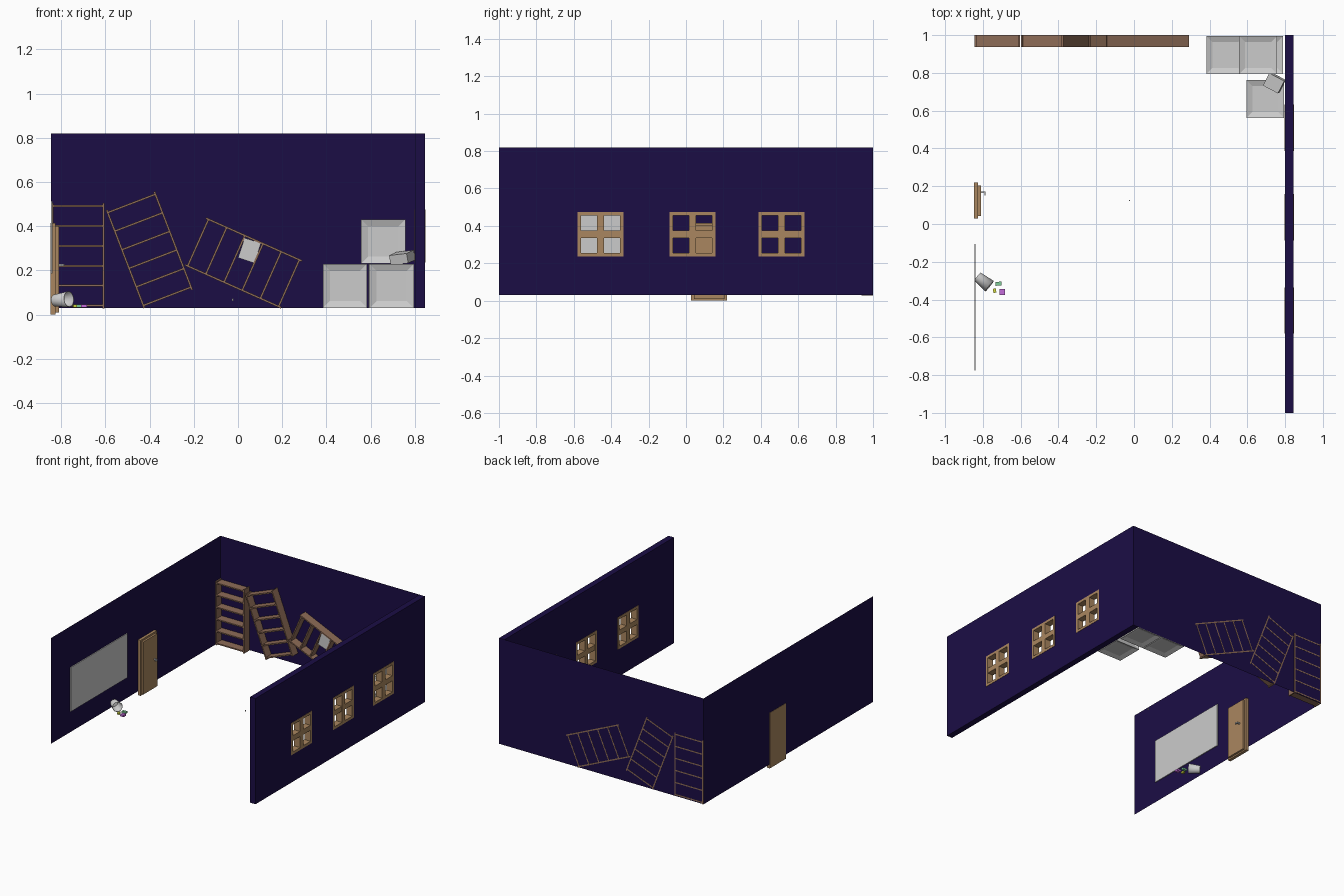
import bpy, bmesh
from math import radians
from mathutils import Vector, Matrix

if "Cube" in bpy.data.objects:
    bpy.data.objects.remove(bpy.data.objects["Cube"])


def material(name, rgb):
    m = bpy.data.materials.new(name)
    m.diffuse_color = (*rgb, 1)
    m.use_nodes = True
    m.node_tree.nodes["Principled BSDF"].inputs["Base Color"].default_value = m.diffuse_color
    return m


NAVY = material("navy paint", (0.011, 0.004, 0.06))
WOOD = material("light wood", (0.40, 0.24, 0.115))
BROWN = material("shelf wood", (0.27, 0.15, 0.095))
GREEN = material("green paper", (0.2, 0.6, 0.3))
YELLOW = material("yellow paper", (0.65, 0.7, 0.05))
PURPLE = material("purple paper", (0.55, 0.15, 0.7))


def finish(name, bm, mat=None):
    me = bpy.data.meshes.new(name)
    bm.to_mesh(me)
    bm.free()
    if mat:
        me.materials.append(mat)
    ob = bpy.data.objects.new(name, me)
    bpy.context.collection.objects.link(ob)
    return ob


def add_box(bm, lo, hi):
    lo, hi = Vector(lo), Vector(hi)
    m = Matrix.Translation((lo + hi) / 2) @ Matrix.Diagonal((*(hi - lo), 1))
    bmesh.ops.create_cube(bm, size=1, matrix=m)


def boxes(name, spans, mat=None):
    bm = bmesh.new()
    for lo, hi in spans:
        add_box(bm, lo, hi)
    return finish(name, bm, mat)


def quad(name, pts, mat=None):
    bm = bmesh.new()
    bm.faces.new([bm.verts.new(p) for p in pts])
    return finish(name, bm, mat)


def block(name, center, size, rot=(0, 0, 0), mat=None):
    h = Vector(size) / 2
    ob = boxes(name, [(-h, h)], mat)
    ob.location = center
    ob.rotation_euler = [radians(a) for a in rot]
    return ob


# Thin left and back walls
Z0, Z1, X = 0.03, 0.82, 0.845
quad("left_wall", [(-X, -1, Z0), (-X, 1, Z0), (-X, 1, Z1), (-X, -1, Z1)], NAVY)
quad("back_wall", [(-X, 1, Z0), (X, 1, Z0), (X, 1, Z1), (-X, 1, Z1)], NAVY)

# Thick right wall with three window openings
WINDOWS = (-0.458, 0.035, 0.51)
WZ = 0.355
wall = boxes("right_wall", [((0.80, -1, Z0), (X, 1, Z1))], NAVY)
cutter = boxes("window_cutter",
               [((0.7, y - 0.115, WZ - 0.112), (0.9, y + 0.115, WZ + 0.112)) for y in WINDOWS])
cutter.hide_render = True
mod = wall.modifiers.new("openings", "BOOLEAN")
mod.operation = "DIFFERENCE"
mod.solver = "EXACT"
mod.object = cutter
bpy.context.view_layer.objects.active = wall
bpy.ops.object.modifier_apply(modifier=mod.name)
bpy.data.objects.remove(cutter)

# Four-pane window frames
for i, y in enumerate(WINDOWS):
    a, b = 0.798, 0.847
    w, h, e, m = 0.123, 0.12, 0.019, 0.019
    spans = [((a, y - w, WZ + s * h - (e if s > 0 else 0)),
              (b, y + w, WZ + s * h + (e if s < 0 else 0))) for s in (-1, 1)]
    spans += [((a, y + s * w - (e if s > 0 else 0), WZ - h + e),
               (b, y + s * w + (e if s < 0 else 0), WZ + h - e)) for s in (-1, 1)]
    spans += [((a, y - m, WZ - h + e), (b, y + m, WZ + h - e)),
              ((a + .001, y - w + e, WZ - m), (b - .001, y + w - e, WZ + m))]
    boxes(f"window_frame_{i + 1}", spans, WOOD)

# Whiteboard
boxes("whiteboard", [((-X, -0.775, 0.185), (-X + 0.006, -0.107, 0.515))])

# Door with surround and lever handle
boxes("door_surround", [((-0.847, 0.028, 0.0), (-0.825, 0.22, 0.415))], WOOD)
boxes("door_panel", [((-0.83, 0.043, 0.01), (-0.81, 0.205, 0.402))], WOOD)
boxes("door_handle", [((-0.81, 0.164, 0.22), (-0.785, 0.172, 0.23)),
                      ((-0.791, 0.15, 0.22), (-0.785, 0.164, 0.23))])


# Bookcases: one upright, two toppled
def bookcase(name, x, z, lean):
    w, h, t = 0.12, 0.238, 0.009
    y0, y1 = -0.032, 0.032
    spans = [((-w, y0, -h), (-w + t, y1, h)), ((w - t, y0, -h), (w, y1, h))]
    for i in range(6):
        c = -0.225 + 0.09 * i
        spans.append(((-w + t, y0, c - t / 2), (w - t, y1, c + t / 2)))
    ob = boxes(name, spans, BROWN)
    ob.location = (x, 0.969, z)
    ob.rotation_euler.y = radians(-lean)


bookcase("bookcase_upright", -0.724, 0.266, 0)
bookcase("bookcase_leaning", -0.401, 0.293, 21)
bookcase("bookcase_fallen", 0.025, 0.234, 66)
block("box_in_bookcase", (0.052, 0.968, 0.29), (0.078, 0.05, 0.095), (0, 18, 0))


# Storage crates with recessed panels
def crate(name, x, y, z):
    bm = bmesh.new()
    bmesh.ops.create_cube(bm, size=0.2)
    bmesh.ops.inset_individual(bm, faces=bm.faces[:], thickness=0.045, depth=-0.012)
    finish(name, bm).location = (x, y, z)


crate("crate_left", 0.484, 0.895, 0.13)
crate("crate_right", 0.69, 0.895, 0.13)
crate("crate_top", 0.657, 0.895, 0.331)
crate("crate_front", 0.695, 0.662, 0.13)
block("small_box", (0.743, 0.748, 0.258), (0.09, 0.075, 0.045), (12, -6, -28))

# Tipped waste bin, open towards the room
bm = bmesh.new()
bmesh.ops.create_cone(bm, cap_ends=True, segments=24, radius1=0.027, radius2=0.036, depth=0.082)
bmesh.ops.delete(bm, geom=[max(bm.faces, key=lambda f: f.calc_center_median().z)], context="FACES")
bin_ob = finish("waste_bin", bm)
axis = Vector((0.77, -0.62, 0.08))
bin_ob.rotation_euler = axis.to_track_quat("Z", "Y").to_euler()
bin_ob.location = (-0.797, -0.304, 0.067)
shell = bin_ob.modifiers.new("thickness", "SOLIDIFY")
shell.thickness = 0.003
bpy.context.view_layer.objects.active = bin_ob
bin_ob.select_set(True)
bpy.ops.object.shade_smooth_by_angle()

# Spilled paper scraps and a crumb
block("paper_green", (-0.717, -0.316, 0.04), (0.032, 0.02, 0.014), (0, 0, 5), GREEN)
block("paper_yellow", (-0.738, -0.353, 0.04), (0.016, 0.022, 0.014), (0, 0, 10), YELLOW)
block("paper_purple", (-0.697, -0.36, 0.04), (0.028, 0.03, 0.014), (0, 0, 0), PURPLE)
block("crumb", (-0.024, 0.124, 0.067), (0.006, 0.006, 0.01))
